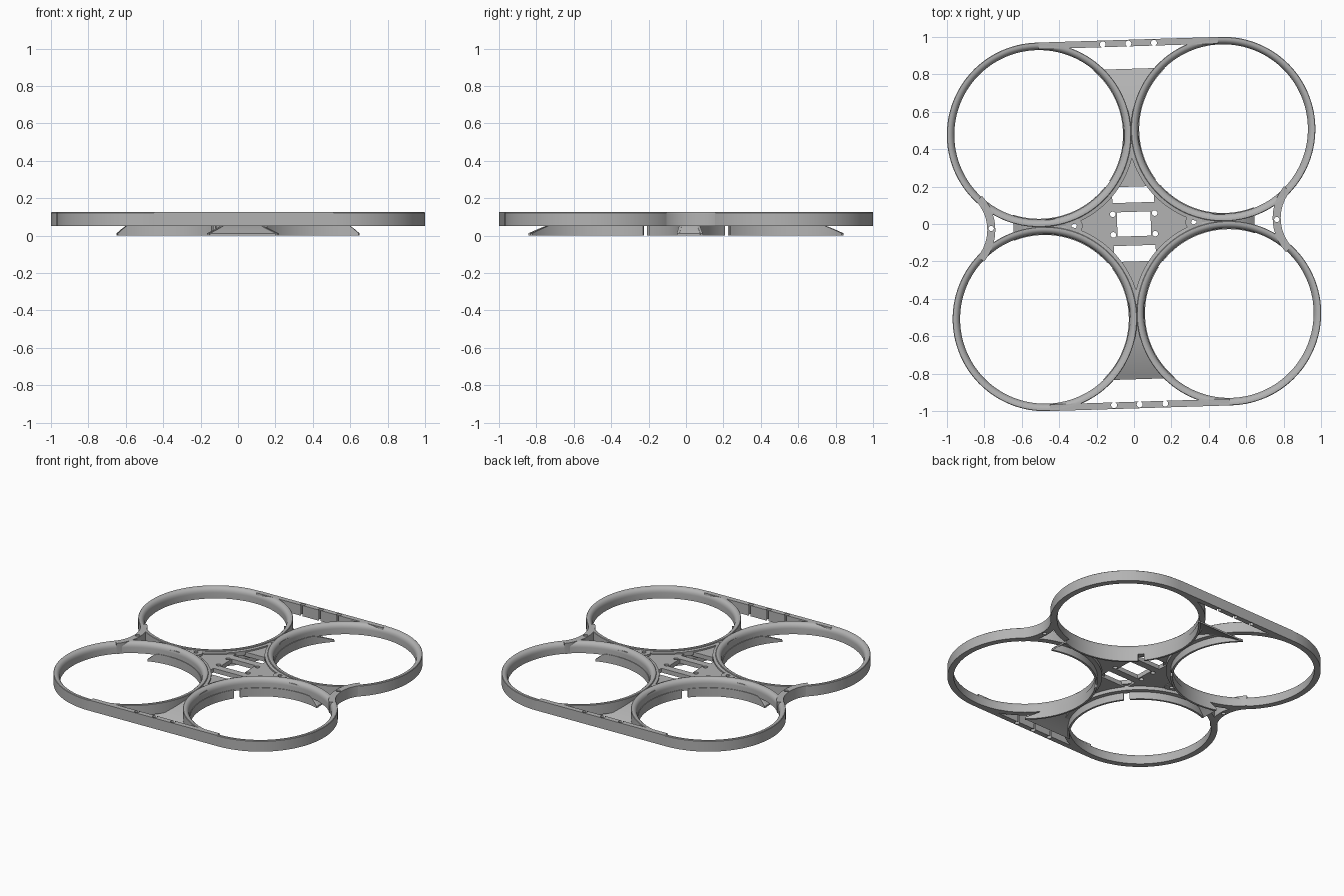
import bpy, bmesh, math
from mathutils import Matrix, Vector

cube = bpy.data.objects.get("Cube")
if cube:
    bpy.data.objects.remove(cube, do_unlink=True)

C = 0.4925                      # ring centre offset on both axes
R_IN, R_OUT = 0.453, 0.493      # ring radii
Z0, Z1 = 0.05, 0.125            # ring bottom and top
TURN = Matrix.Rotation(math.radians(1.8), 4, 'Z')
CORNERS = [("back_left", 1, 1), ("back_right", -1, 1), ("front_right", -1, -1), ("front_left", 1, -1)]

grey = bpy.data.materials.new("plain_grey")
grey.use_nodes = True
grey.diffuse_color = (0.45, 0.45, 0.45, 1)
grey.node_tree.nodes["Principled BSDF"].inputs["Base Color"].default_value = (0.45, 0.45, 0.45, 1)


def finish(name, bm):
    bmesh.ops.recalc_face_normals(bm, faces=bm.faces)
    bm.transform(TURN)
    mesh = bpy.data.meshes.new(name)
    bm.to_mesh(mesh)
    bm.free()
    mesh.materials.append(grey)
    ob = bpy.data.objects.new(name, mesh)
    bpy.context.collection.objects.link(ob)
    return ob


def loft(name, sections, closed=False):
    """Skin a row of equal sections, capping the ends of an open row."""
    bm = bmesh.new()
    rows = [[bm.verts.new(p) for p in s] for s in sections]
    n = len(rows[0])
    pairs = list(zip(rows, rows[1:])) + ([(rows[-1], rows[0])] if closed else [])
    for a, b in pairs:
        for i in range(n):
            j = (i + 1) % n
            bm.faces.new((a[i], a[j], b[j], b[i]))
    if not closed:
        bm.faces.new(rows[0])
        bm.faces.new(rows[-1])
    return finish(name, bm)


def sweep(name, centre, a0, a1, steps, profile, sx=1, sy=1):
    """Turn a profile of (radius, z) about a centre, mirrored by sx and sy."""
    closed = a1 - a0 == 360
    sections = []
    for k in range(steps if closed else steps + 1):
        a = math.radians(a0 + (a1 - a0) * k / steps)
        pts = profile(a) if callable(profile) else profile
        sections.append([(sx * (centre[0] + r * math.cos(a)),
                          sy * (centre[1] + r * math.sin(a)), z) for r, z in pts])
    return loft(name, sections, closed)


def prism(name, outline, z0, z1):
    return loft(name, [[(x, y, z) for x, y in outline] for z in (z0, z1)])


def box(name, x0, x1, y0, y1, z0, z1):
    return prism(name, [(x0, y0), (x1, y0), (x1, y1), (x0, y1)], z0, z1)


def disc(name, x, y, r, z0, z1, n=24):
    angles = [math.tau * i / n for i in range(n)]
    return prism(name, [(x + r * math.cos(a), y + r * math.sin(a)) for a in angles], z0, z1)


def cut(ob, cutters):
    for c in cutters:
        c.hide_render = True
        mod = ob.modifiers.new("cut", 'BOOLEAN')
        mod.operation, mod.solver, mod.object = 'DIFFERENCE', 'EXACT', c
    bpy.context.view_layer.update()
    graph = bpy.context.evaluated_depsgraph_get()
    mesh = bpy.data.meshes.new_from_object(ob.evaluated_get(graph))
    ob.modifiers.clear()
    ob.data = mesh
    for c in cutters:
        bpy.data.objects.remove(c, do_unlink=True)


def droop(d, end):
    """Height of a scoop plate at distance d from the middle."""
    t = max(0, d - 0.44) / (end - 0.44)
    return 0.11 - 0.098 * t * t


END_X, END_Y = 0.645, 0.83

# Guard ring profile: straight outer wall, rounded inner lip
lip = [math.radians(15 * i) for i in range(7)]
ring_profile = [(R_OUT, Z0), (R_OUT, Z1 - 0.003), (R_OUT - 0.003, Z1)]
ring_profile += [(0.481 - 0.028 * math.sin(a), Z1 - 0.035 * (1 - math.cos(a))) for a in lip]
ring_profile += [(R_IN, Z0)]


def skirt_profile(a):
    px, py = C + R_IN * math.cos(a), C + R_IN * math.sin(a)
    top = min(0.06, droop(px, END_X), droop(py, END_Y))
    return [(0.449, 0), (0.463, 0), (0.463, top), (0.449, top)]


# Rings, their inner flanges and the lower skirts
for where, sx, sy in CORNERS:
    sweep(where + "_ring", (C, C), 0, 360, 120, ring_profile, sx, sy)
    sweep(where + "_flange", (C, C), 188, 262, 24,
          [(0.475, 0.085), (0.512, 0.085), (0.512, 0.115), (0.475, 0.12)], sx, sy)
    sweep(where + "_upper_skirt", (C, C), 132, 215, 28, skirt_profile, sx, sy)
    sweep(where + "_lower_skirt", (C, C), 220, 289.6, 24, skirt_profile, sx, sy)

# Scoop plates drooping outward between neighbouring rings
for name, end, along_x, sign in [("back_scoop", END_Y, False, 1), ("front_scoop", END_Y, False, -1),
                                 ("left_scoop", END_X, True, 1), ("right_scoop", END_X, True, -1)]:
    sections = []
    for k in range(17):
        d = 0.42 + (end - 0.42) * k / 16
        w = C - math.sqrt(0.455 ** 2 - (d - C) ** 2)
        z = droop(d, end)
        section = [(-w, z), (w, z), (w, z - 0.012), (-w, z - 0.012)]
        sections.append([(sign * d, u, h) if along_x else (u, sign * d, h) for u, h in section])
    loft(name, sections)

# Centre plate filling the space between the rings
outline = []
for where, sx, sy in CORNERS:
    arc = []
    for k in range(25):
        a = math.radians(180 + 90 * k / 24)
        arc.append((sx * (C + 0.475 * math.cos(a)), sy * (C + 0.475 * math.sin(a))))
    outline += arc[::-1] if sx * sy > 0 else arc
plate = prism("centre_plate", outline, 0.075, 0.105)
holes = [box("cutter", -0.09, 0.09, -0.065, 0.065, 0, 0.2)]
holes += [box("cutter", -0.112, 0.112, min(s * 0.115, s * 0.2), max(s * 0.115, s * 0.2), 0, 0.2)
          for s in (1, -1)]
holes += [disc("cutter", x, y, 0.015, 0, 0.2) for x in (-0.112, 0.112) for y in (-0.055, 0.055)]
BOSSES = [("back_boss", 0, 0.415), ("front_boss", 0, -0.415), ("left_boss", 0.32, 0), ("right_boss", -0.32, 0)]
holes += [disc("cutter", x, y, 0.014, 0, 0.2) for _, x, y in BOSSES]
cut(plate, holes)

# Screw bosses
for name, x, y in BOSSES:
    boss = disc(name, x, y, 0.028 if x == 0 else 0.045, 0.07, 0.12, 32)
    cut(boss, [disc("cutter", x, y, 0.014, 0, 0.2)])

# Straight front and back bars with three holes
for name, s in [("back_bar", 1), ("front_bar", -1)]:
    ys = sorted((s * 0.95, s * (C + R_OUT)))
    bar = box(name, -0.48, 0.48, ys[0], ys[1], Z0, Z1)
    cut(bar, [disc("cutter", x, s * 0.965, 0.016, 0, 0.2) for x in (-0.137, 0, 0.137)])

# Concave side links with one hole each
for name, s in [("left_link", 1), ("right_link", -1)]:
    link = sweep(name, (1.01, 0), 139, 221, 24,
                 [(0.225, Z0), (0.268, Z0), (0.268, Z1), (0.225, Z1)], s, 1)
    cut(link, [disc("cutter", s * 0.764, 0, 0.014, 0, 0.2)])

# Smooth the curves and keep the edges sharp
bpy.ops.object.select_all(action='DESELECT')
for ob in bpy.context.collection.objects:
    if ob.type == 'MESH' and grey.name in ob.data.materials:
        ob.select_set(True)
        bpy.context.view_layer.objects.active = ob
bpy.ops.object.shade_smooth_by_angle(angle=math.radians(30))
